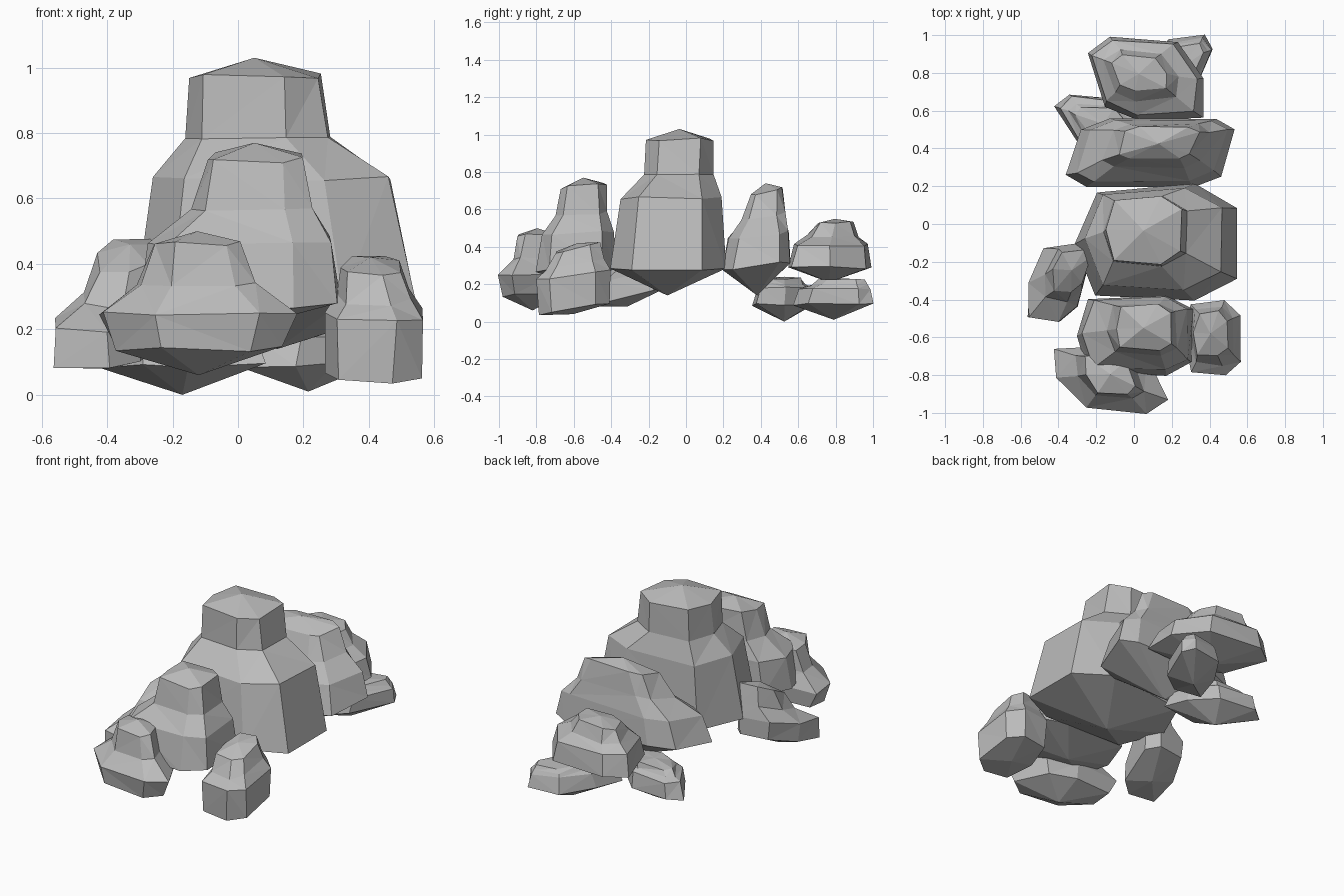
import bpy
import bmesh
import random
from math import cos, sin, tau, copysign
from mathutils import Vector

default_cube = bpy.data.objects.get("Cube")
if default_cube:
    bpy.data.objects.remove(default_cube, do_unlink=True)

random.seed(4)

# One flat grey stone colour
stone = bpy.data.materials.new("grey_stone")
stone.use_nodes = True
stone_colour = (0.5, 0.5, 0.5, 1)
stone.diffuse_color = stone_colour
stone.node_tree.nodes["Principled BSDF"].inputs["Base Color"].default_value = stone_colour


def fit_to_unit(values):
    """Spread the values so that they run from -1 to 1."""
    low, high = min(values), max(values)
    return [2 * (value - low) / (high - low) - 1 for value in values]


def rock_plan(sides, turn, roundness, skew):
    """Squarish polygon; it has a corner at the left, or turned by part of a side."""
    def squarish(value):
        return copysign(abs(value) ** roundness, value)

    angles = [tau * (0.5 + (i + turn) / sides) for i in range(sides)]
    across = [squarish(cos(a)) + skew * squarish(sin(a)) for a in angles]
    along = [squarish(sin(a)) for a in angles]
    return list(zip(fit_to_unit(across), fit_to_unit(along)))


def rock(name, body, crown, foot, rim, waist, peak,
         rim_taper=0, waist_taper=0.25, neck_taper=0.7,
         sides=7, turn=0, roundness=0.6, skew=0, tilt=0, chip=0.008):
    """Faceted stone that narrows from its body box to its crown box.

    Boxes are (left, right, front, back); foot, rim, waist and peak are heights.
    The tapers tell how far each ring has narrowed from body to crown.
    """
    bm = bmesh.new()
    plan = rock_plan(sides, turn, roundness, skew)
    rise = peak - waist
    levels = [(rim, rim_taper),
              (waist, waist_taper),
              (waist + rise * 0.35, neck_taper),
              (waist + rise * 0.85, 1)]

    # Rings of corners, each one a little chipped
    rings = []
    for height, taper in levels:
        left, right, front, back = [b + (c - b) * taper for b, c in zip(body, crown)]
        ring = []
        for u, v in plan:
            corner = Vector((left + (right - left) * (u + 1) / 2,
                             front + (back - front) * (v + 1) / 2,
                             height + tilt * v))
            wear = Vector([random.uniform(-chip, chip) for axis in "xyz"])
            ring.append(bm.verts.new(corner + wear))
        rings.append(ring)

    # Closing points below and above
    def middle(box, height):
        left, right, front, back = box
        return bm.verts.new(((left + right) / 2, (front + back) / 2, height))

    bottom, top = middle(body, foot), middle(crown, peak)
    for i in range(sides):
        j = (i + 1) % sides
        bm.faces.new((bottom, rings[0][j], rings[0][i]))
        for below, above in zip(rings, rings[1:]):
            bm.faces.new((below[i], below[j], above[j], above[i]))
        bm.faces.new((rings[-1][i], rings[-1][j], top))

    bmesh.ops.triangulate(bm, faces=bm.faces[:], quad_method="SHORT_EDGE")
    bmesh.ops.recalc_face_normals(bm, faces=bm.faces[:])
    mesh = bpy.data.meshes.new(name)
    bm.to_mesh(mesh)
    bm.free()
    mesh.materials.append(stone)
    bpy.context.collection.objects.link(bpy.data.objects.new(name, mesh))


# Tall central boulder with a shouldered crown
rock("central_boulder",
     body=(-0.31, 0.55, -0.41, 0.21), crown=(-0.15, 0.25, -0.21, 0.14),
     foot=0.14, rim=0.28, waist=0.66, peak=1.03,
     waist_taper=0.3, neck_taper=0.92)

# Wide stepped slab behind the central boulder
rock("rear_slab",
     body=(-0.36, 0.54, 0.2, 0.56), crown=(-0.08, 0.34, 0.34, 0.51),
     foot=0.14, rim=0.3, waist=0.46, peak=0.74,
     waist_taper=0.2, sides=8, turn=0.5, roundness=0.4, skew=0.15, tilt=0.02)

# Rounded boulder at the back, resting on two low stones
rock("back_boulder",
     body=(-0.25, 0.37, 0.54, 0.99), crown=(-0.12, 0.17, 0.7, 0.89),
     foot=0.21, rim=0.29, waist=0.41, peak=0.55,
     waist_taper=0.2, turn=0.5, skew=-0.25)
rock("low_stone_right",
     body=(-0.42, 0.08, 0.36, 0.69), crown=(-0.32, 0, 0.44, 0.62),
     foot=0, rim=0.09, waist=0.18, peak=0.24, turn=0.5, skew=-0.5)
rock("low_stone_left",
     body=(0.01, 0.42, 0.58, 1), crown=(0.12, 0.37, 0.7, 0.95),
     foot=0.01, rim=0.09, waist=0.18, peak=0.23, skew=0.6)

# Boulder in front of the centre
rock("middle_boulder",
     body=(-0.31, 0.31, -0.8, -0.38), crown=(-0.1, 0.2, -0.67, -0.43),
     foot=0.2, rim=0.28, waist=0.47, peak=0.77,
     waist_taper=0.2, neck_taper=0.8, roundness=0.45, tilt=0.01)

# Frontmost stone, widest around its waist
rock("front_stone",
     body=(-0.42, 0.18, -1, -0.64), crown=(-0.26, 0.01, -0.9, -0.69),
     foot=0.06, rim=0.14, waist=0.25, peak=0.5,
     rim_taper=0.25, waist_taper=0, skew=-0.35)

# Leaning stones on either side
rock("right_side_stone",
     body=(-0.57, -0.23, -0.53, -0.1), crown=(-0.43, -0.23, -0.36, -0.13),
     foot=0.08, rim=0.13, waist=0.24, peak=0.46,
     rim_taper=0.1, waist_taper=0.05, skew=0.35, tilt=0.05)
rock("left_side_stone",
     body=(0.26, 0.57, -0.81, -0.4), crown=(0.32, 0.49, -0.7, -0.46),
     foot=0.04, rim=0.07, waist=0.25, peak=0.42,
     rim_taper=0.15, waist_taper=0.05, neck_taper=0.6, tilt=0.03)
